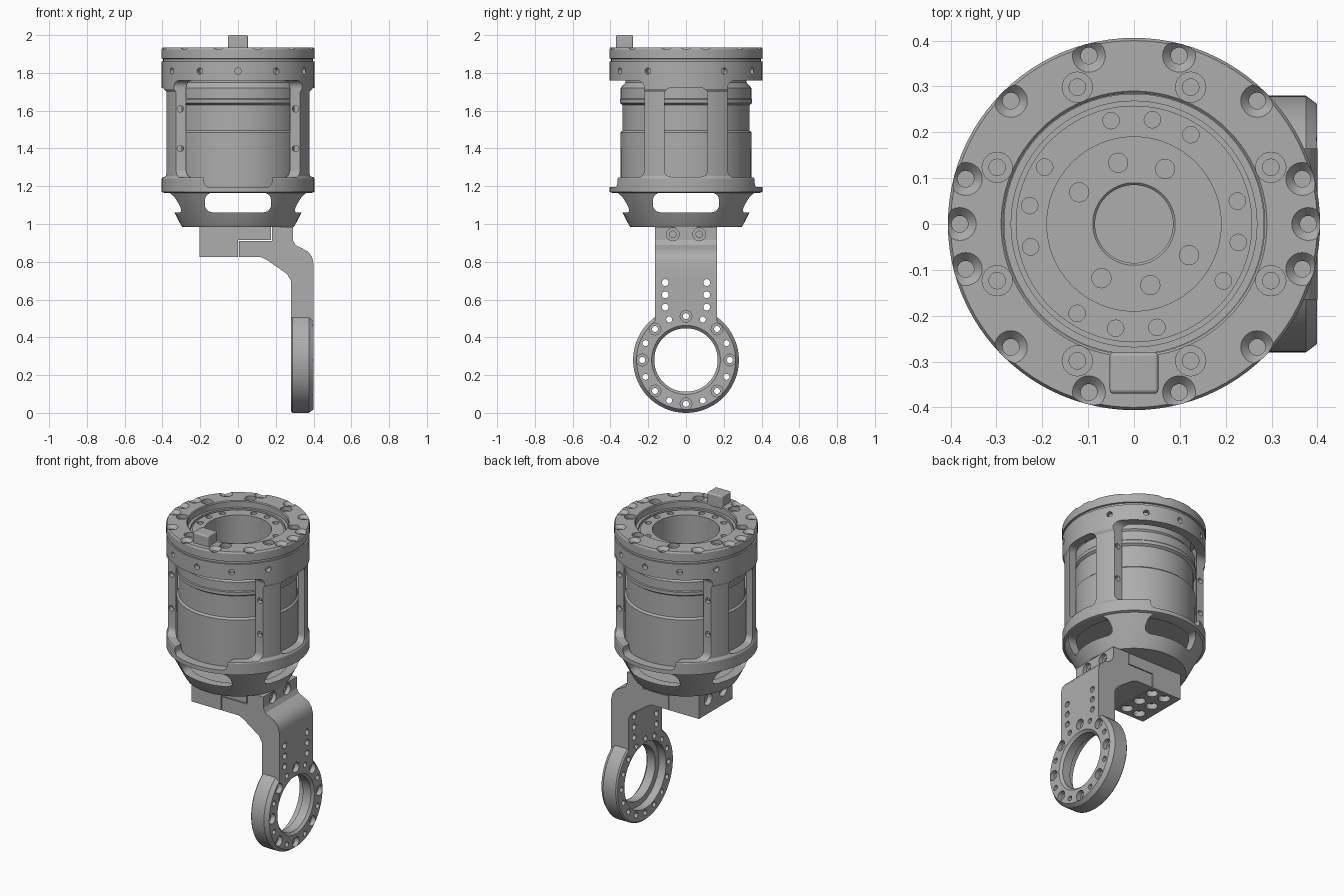
import bpy, bmesh
from math import sin, cos, pi, radians
from mathutils import Matrix, Vector

if "Cube" in bpy.data.objects:
    bpy.data.objects.remove(bpy.data.objects["Cube"], do_unlink=True)

GREY = (0.42, 0.42, 0.42, 1)
metal = bpy.data.materials.new("machined grey")
metal.use_nodes = True
metal.diffuse_color = GREY
metal.node_tree.nodes["Principled BSDF"].inputs["Base Color"].default_value = GREY


def revolve(bm, profile, matrix=Matrix(), segs=96):
    """Spin a closed (radius, height) loop round the local z axis."""
    rings = []
    for r, z in profile:
        if r == 0:
            rings.append([bm.verts.new(matrix @ Vector((0, 0, z)))] * segs)
        else:
            rings.append([bm.verts.new(matrix @ Vector((r * cos(2 * pi * i / segs), r * sin(2 * pi * i / segs), z)))
                          for i in range(segs)])
    for a, b in zip(rings, rings[1:] + rings[:1]):
        for i in range(segs):
            j = (i + 1) % segs
            face = list(dict.fromkeys((a[i], a[j], b[j], b[i])))
            if len(face) > 2:
                bm.faces.new(face)


def prism(bm, points, lo, hi, axis):
    """Extrude a 2D outline along x (points are y,z) or y (points are x,z)."""
    def at(p, d):
        return (d, p[0], p[1]) if axis == "x" else (p[0], d, p[1])
    a = [bm.verts.new(at(p, lo)) for p in points]
    b = [bm.verts.new(at(p, hi)) for p in points]
    bm.faces.new(a)
    bm.faces.new(b[::-1])
    for i in range(len(a)):
        j = (i + 1) % len(a)
        bm.faces.new((a[i], b[i], b[j], a[j]))


def rounded(x0, x1, z0, z1, r, n=6):
    """Rounded rectangle outline."""
    pts = []
    corners = ((x1 - r, z1 - r), (x0 + r, z1 - r), (x0 + r, z0 + r), (x1 - r, z0 + r))
    for k, (cx, cz) in enumerate(corners):
        for i in range(n + 1):
            t = pi / 2 * (k + i / n)
            pts.append((cx + r * cos(t), cz + r * sin(t)))
    return pts


def drill(bm, loc, normal, steps, segs=24):
    """Stepped hole cutter; steps are (radius, depth) from the surface inward."""
    m = Matrix.Translation(loc) @ Vector(normal).to_track_quat("Z", "Y").to_matrix().to_4x4()
    prof = [(0, 0.03), (steps[0][0], 0.03)] + [(r, -d) for r, d in steps] + [(0, -steps[-1][1])]
    revolve(bm, prof, m, segs)


def polar(r, deg, z):
    return (r * cos(radians(deg)), r * sin(radians(deg)), z)


def make(name, build):
    bm = bmesh.new()
    build(bm)
    bmesh.ops.recalc_face_normals(bm, faces=bm.faces)
    me = bpy.data.meshes.new(name)
    bm.to_mesh(me)
    bm.free()
    me.materials.append(metal)
    ob = bpy.data.objects.new(name, me)
    bpy.context.collection.objects.link(ob)
    return ob


def boolean(ob, build, op="DIFFERENCE"):
    tool = make("tool", build)
    mod = ob.modifiers.new("cut", "BOOLEAN")
    mod.operation, mod.solver, mod.object = op, "EXACT", tool
    bpy.context.view_layer.update()
    result = bpy.data.meshes.new_from_object(ob.evaluated_get(bpy.context.evaluated_depsgraph_get()))
    ob.modifiers.clear()
    ob.data = result
    bpy.data.objects.remove(tool, do_unlink=True)


def box_cut(ob, outline, lo, hi, axis):
    boolean(ob, lambda bm: prism(bm, outline, lo, hi, axis))


# Cage: shell of revolution with a tapered base
cage = make("cage", lambda bm: revolve(bm, [
    (0, 0.985), (0.295, 0.985), (0.305, 1.0), (0.39, 1.165), (0.405, 1.17), (0.405, 1.24), (0.395, 1.255),
    (0.395, 1.70), (0.405, 1.715), (0.405, 1.86), (0.352, 1.86), (0.352, 1.2), (0.335, 1.165), (0.275, 1.05), (0, 1.05)]))
# Large front and back openings, side windows, base slots
box_cut(cage, rounded(-0.6, -0.22, 1.245, 1.76, 0.04), -0.6, 0.6, "x")
box_cut(cage, rounded(0.22, 0.6, 1.245, 1.76, 0.04), -0.6, 0.6, "x")
box_cut(cage, rounded(-0.18, 0.18, 1.195, 1.32, 0.03), -0.6, 0.6, "y")
box_cut(cage, rounded(-0.115, 0.115, 1.25, 1.72, 0.035), -0.6, 0.6, "x")
for axis in "xy":
    box_cut(cage, rounded(-0.175, 0.175, 1.062, 1.165, 0.04), -0.6, 0.6, axis)


def cage_holes(bm):
    for a in range(0, 360, 30):
        if a % 180:
            drill(bm, polar(0.405, a, 1.81), polar(1, a, 0), [(0.017, 0.03)], 16)
    for sx in (-1, 1):
        for sy in (-1, 1):
            for z in (1.40, 1.61):
                drill(bm, (sx * 0.305, sy * 0.22, z), (0, sy, 0), [(0.017, 0.03)], 16)


boolean(cage, cage_holes)

# Top plate with countersunk and counterbored bolt holes
top_plate = make("top_plate", lambda bm: revolve(bm, [
    (0.285, 1.86), (0.396, 1.86), (0.396, 1.874), (0.406, 1.876), (0.406, 1.925), (0.4, 1.935), (0.29, 1.935), (0.285, 1.93)]))


def plate_holes(bm):
    for side in (0, 180):
        for a in (-75, -45, -15, 0, 15, 45, 75):
            drill(bm, polar(0.38, a + side, 1.935), (0, 0, 1), [(0.036, 0), (0.018, 0.02), (0.018, 0.045)])
    for k in range(8):
        drill(bm, polar(0.323, 22.5 + 45 * k, 1.935), (0, 0, 1), [(0.033, 0.025), (0.018, 0.025), (0.018, 0.05)])


boolean(top_plate, plate_holes)

# Locating key on the plate
key = make("key_block", lambda bm: prism(bm, rounded(-0.053, 0.053, 1.92, 2.0, 0.008), -0.37, -0.28, "y"))
bevel = key.modifiers.new("soft corners", "BEVEL")
bevel.width, bevel.segments = 0.012, 3

# Motor drum with hollow centre
drum = make("motor_drum", lambda bm: revolve(bm, [
    (0.085, 1.18), (0.345, 1.18), (0.347, 1.485), (0.336, 1.495), (0.336, 1.63), (0.35, 1.64), (0.35, 1.66),
    (0.346, 1.665), (0.346, 1.72), (0.32, 1.75), (0.32, 1.855), (0.284, 1.855), (0.284, 1.895), (0.268, 1.895),
    (0.268, 1.88), (0.258, 1.88), (0.258, 1.89), (0.19, 1.89), (0.19, 1.62), (0.09, 1.62), (0.085, 1.615)]))


def drum_holes(bm):
    for quarter in range(0, 360, 90):
        for a in (57.5, 80, 102.5):
            drill(bm, polar(0.231, a + quarter, 1.89), (0, 0, 1), [(0.018, 0.03)], 20)


boolean(drum, drum_holes)


def screws(bm):
    for a in (104.5, 60.5, -29.5, -75, -121, 150):
        revolve(bm, [(0, 1.61), (0.022, 1.61), (0.022, 1.628), (0, 1.628)], Matrix.Translation(polar(0.138, a, 0)), 20)


make("floor_screws", screws)

# Clamp block under the cage
clamp = make("clamp_block", lambda bm: prism(bm, [
    (-0.205, 0.825), (0, 0.825), (0, 0.915), (0.175, 0.915), (0.175, 0.985), (-0.205, 0.985)], -0.165, 0.165, "y"))


def clamp_holes(bm):
    for x in (-0.13, -0.04):
        for y in (-0.11, 0, 0.11):
            drill(bm, (x, y, 0.825), (0, 0, -1), [(0.034, 0.035)])
    for y in (-0.075, 0.075):
        drill(bm, (-0.205, y, 0.915), (-1, 0, 0), [(0.038, 0.03)])


boolean(clamp, clamp_holes)

# Cranked arm ending in a bearing ring
arm = make("ring_arm", lambda bm: prism(bm, [
    (0.004, 0.825), (0.12, 0.825), (0.15, 0.812), (0.26, 0.735), (0.28, 0.70), (0.28, 0.285), (0.4, 0.285),
    (0.4, 0.79), (0.392, 0.825), (0.37, 0.855), (0.335, 0.873), (0.305, 0.888), (0.29, 0.915), (0.29, 0.985),
    (0.18, 0.985), (0.18, 0.91), (0.004, 0.91)], -0.165, 0.165, "y"))
ALONG_X = Matrix.Translation((0, 0, 0.28)) @ Matrix.Rotation(pi / 2, 4, "Y")
boolean(arm, lambda bm: revolve(bm, [
    (0, 0.281), (0.272, 0.281), (0.28, 0.289), (0.28, 0.375), (0.262, 0.399), (0, 0.399)], ALONG_X), "UNION")
boolean(arm, lambda bm: revolve(bm, [
    (0, 0.25), (0.205, 0.25), (0.205, 0.33), (0.168, 0.33), (0.168, 0.385), (0.185, 0.402), (0.185, 0.45), (0, 0.45)], ALONG_X))


def arm_holes(bm):
    for k in range(16):
        t = k * pi / 8
        steps = [(0.016, 0.2)] if k % 2 else [(0.031, 0.03), (0.016, 0.03), (0.016, 0.2)]
        drill(bm, (0.4, 0.232 * sin(t), 0.28 + 0.232 * cos(t)), (1, 0, 0), steps, 20)
    for y in (-0.11, 0.11):
        for z in (0.56, 0.625, 0.69):
            drill(bm, (0.4, y, z), (1, 0, 0), [(0.018, 0.2)], 20)
    for y in (-0.07, 0.07):
        drill(bm, (0.29, y, 0.945), (1, 0, 0), [(0.034, 0.025), (0.017, 0.025), (0.017, 0.06)])


boolean(arm, arm_holes)

# Smooth the turned surfaces, keep machined edges crisp
for ob in bpy.context.view_layer.objects:
    ob.select_set(ob.type == "MESH" and metal.name in ob.data.materials)
bpy.context.view_layer.objects.active = cage
bpy.ops.object.shade_smooth_by_angle(angle=radians(28))
